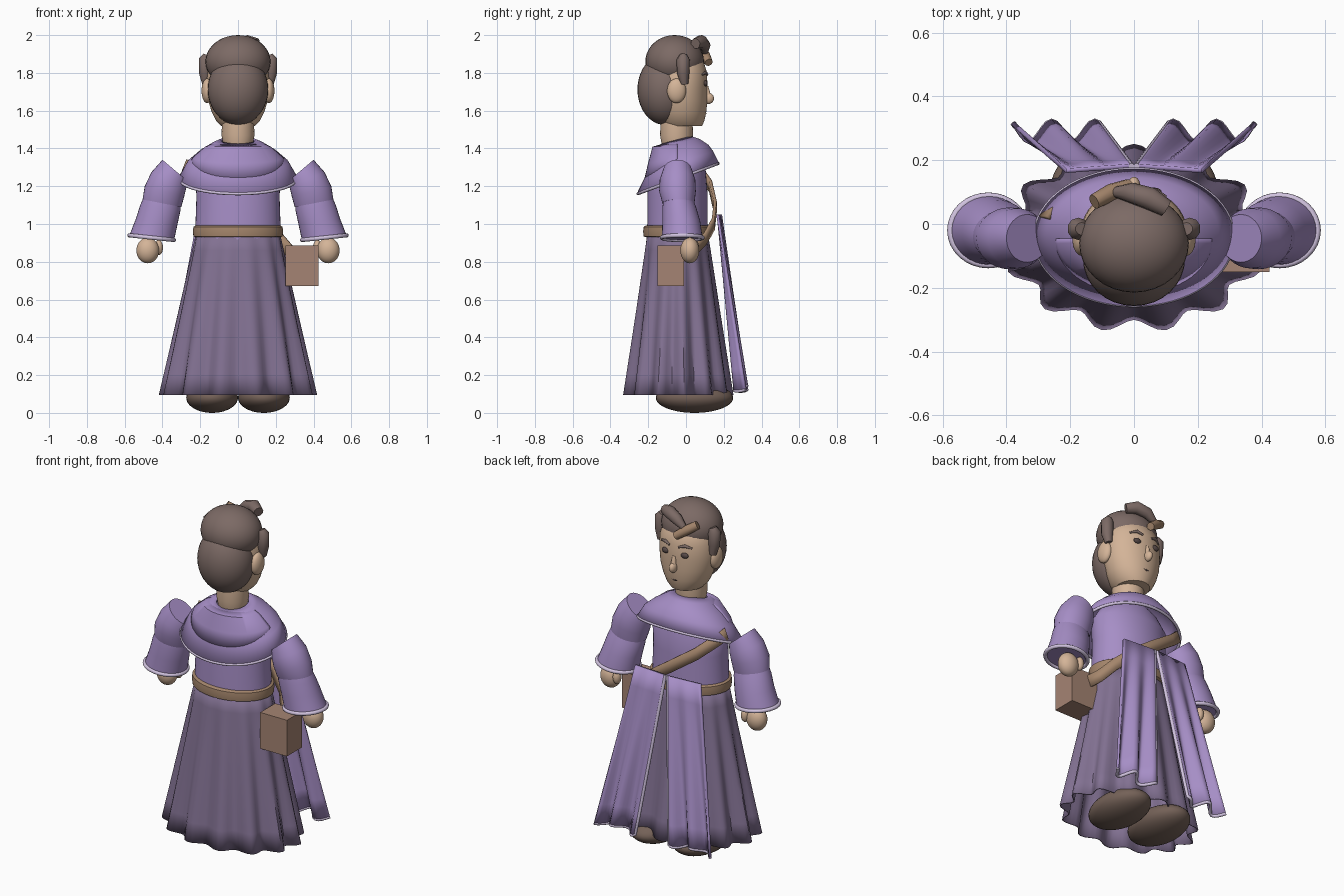
import bpy, bmesh, math
from mathutils import Vector

if "Cube" in bpy.data.objects:
    bpy.data.objects.remove(bpy.data.objects["Cube"])

def mat(name, r, g, b):
    m = bpy.data.materials.new(name)
    lin = lambda c: ((c / 255 + 0.055) / 1.055) ** 2.4
    m.diffuse_color = (lin(r), lin(g), lin(b), 1)
    m.use_nodes = True
    m.node_tree.nodes["Principled BSDF"].inputs["Base Color"].default_value = m.diffuse_color
    return m

PURPLE = mat("purple cloth", 166, 142, 198)
SKIRT = mat("dull purple cloth", 130, 113, 146)
TRIM = mat("pale lavender trim", 208, 194, 222)
SKIN = mat("skin", 212, 180, 152)
HAIR = mat("dark brown hair", 124, 106, 101)
LEATHER = mat("tan leather", 165, 134, 108)
BAG = mat("bag brown", 165, 132, 115)
SHOE = mat("shoe brown", 116, 97, 87)
DARK = mat("dark eye", 88, 74, 72)

def finish(ob, material, angle=40):
    ob.data.materials.clear()
    ob.data.materials.append(material)
    bpy.ops.object.select_all(action='DESELECT')
    ob.select_set(True)
    bpy.context.view_layer.objects.active = ob
    bpy.ops.object.shade_smooth_by_angle(angle=math.radians(angle))
    return ob

def loft(name, rings, material, closed=True, caps=True, thick=0, angle=40):
    """Skin a list of equal-length point rings."""
    bm = bmesh.new()
    vs = [[bm.verts.new(p) for p in r] for r in rings]
    n = len(rings[0])
    for a, b in zip(vs, vs[1:]):
        for i in range(n if closed else n - 1):
            j = (i + 1) % n
            bm.faces.new((a[i], a[j], b[j], b[i]))
    if closed and caps:
        bm.faces.new(vs[0])
        bm.faces.new(vs[-1])
    bmesh.ops.recalc_face_normals(bm, faces=bm.faces)
    me = bpy.data.meshes.new(name)
    bm.to_mesh(me)
    bm.free()
    ob = bpy.data.objects.new(name, me)
    bpy.context.collection.objects.link(ob)
    if thick:
        s = ob.modifiers.new("thickness", 'SOLIDIFY')
        s.thickness = thick
        s.offset = 0
    return finish(ob, material, angle)

def ellipse(rx, ry, cy, z, n=48, tilt=0):
    """Horizontal ring; tilt raises the +y side and lowers the -y side."""
    out = []
    for i in range(n):
        t = 2 * math.pi * i / n
        out.append((rx * math.cos(t), cy + ry * math.sin(t), z + tilt * math.sin(t)))
    return out

def ball(name, loc, radii, material):
    bpy.ops.mesh.primitive_uv_sphere_add(segments=32, ring_count=20, location=loc)
    ob = bpy.context.object
    ob.name = name
    ob.scale = radii
    return finish(ob, material)

def tube(name, pts, radii, material, cyclic=False, res=3):
    cu = bpy.data.curves.new(name, 'CURVE')
    cu.dimensions = '3D'
    cu.bevel_depth = 1
    cu.bevel_resolution = res
    cu.use_fill_caps = True
    sp = cu.splines.new('POLY')
    sp.points.add(len(pts) - 1)
    for i, (p, q) in enumerate(zip(sp.points, pts)):
        p.co = (*q, 1)
        p.radius = radii if isinstance(radii, float) else radii[i]
    sp.use_cyclic_u = cyclic
    ob = bpy.data.objects.new(name, cu)
    bpy.context.collection.objects.link(ob)
    bpy.ops.object.select_all(action='DESELECT')
    ob.select_set(True)
    bpy.context.view_layer.objects.active = ob
    bpy.ops.object.convert(target='MESH')
    return finish(bpy.context.object, material, 50)

# Head, neck and face
loft("head", [ellipse(rx, ry, cy, z) for z, rx, ry, cy in [
    (1.52, .09, .1, -.015), (1.545, .115, .115, -.018), (1.59, .138, .127, -.02),
    (1.65, .157, .135, -.022), (1.72, .166, .138, -.025), (1.8, .163, .137, -.025),
    (1.87, .14, .12, -.03), (1.92, .09, .08, -.04)]], SKIN)
loft("neck", [ellipse(r, r, -.05, z) for z, r in [(1.38, .07), (1.43, .08), (1.47, .087), (1.54, .085)]], SKIN)
ball("nose", (0, .118, 1.665), (.02, .03, .03), SKIN)
tube("nose_bridge", [(0, .108, 1.73), (0, .118, 1.67)], [.01, .018], SKIN)
tube("mouth", [(-.04, .096, 1.59), (0, .104, 1.585), (.04, .096, 1.59)], .005, DARK)
for s, side in ((1, "right"), (-1, "left")):
    ball(side + "_eye", (s * .062, .102, 1.745), (.024, .012, .016), DARK)
    tube(side + "_brow", [(s * .03, .112, 1.79), (s * .065, .104, 1.802), (s * .1, .085, 1.79)],
         [.006, .009, .005], HAIR)
    ball(side + "_ear", (s * .163, -.05, 1.705), (.03, .05, .065), SKIN)
    tube(side + "_sideburn", [(s * .165, -.015, 1.895), (s * .175, -.015, 1.87), (s * .175, -.015, 1.8),
                              (s * .17, -.008, 1.74)], [.02, .035, .033, .02], HAIR)

# Hair
ball("hair_cap", (0, -.06, 1.86), (.172, .155, .14), HAIR)
ball("hair_back", (0, -.11, 1.712), (.16, .147, .188), HAIR)
tube("front_tuft", [(-.055, .1, 1.91), (-.01, .098, 1.945), (.05, .08, 1.965), (.1, .05, 1.955)],
     [.018, .032, .036, .028], HAIR)
tube("tan_lock", [(-.125, .07, 1.93), (-.07, .1, 1.895), (-.015, .12, 1.855)], [.024, .027, .022], LEATHER)

# Torso, belt and pleated skirt
loft("torso", [ellipse(rx, ry, -.045, z) for z, rx, ry in [
    (.89, .225, .165), (1.0, .225, .16), (1.15, .22, .16), (1.28, .23, .15), (1.36, .18, .12), (1.41, .1, .09)]], PURPLE)
loft("belt", [ellipse(.225 + d, .168 + d, -.045, z, 64) for z, d in [
    (.93, 0), (.935, .011), (.96, .014), (.985, .011), (.992, 0)]], LEATHER)

def skirt_ring(k, n=104):
    z = .97 - .875 * k
    out = []
    for i in range(n):
        t = 2 * math.pi * i / n
        w = 1 + .075 * k ** .7 * math.cos(13 * (t - math.pi / 2))
        out.append(((.215 + .175 * k) * w * math.cos(t), -.045 + (.155 + .118 * k) * w * math.sin(t), z))
    return out
loft("skirt", [skirt_ring(k / 8) for k in range(9)], SKIRT, caps=False, thick=.006)

# Shoulder mantle with trim, and the folded hood behind the neck
rim = ellipse(.31, .212, -.042, 1.24, 64, .08)
loft("mantle", [ellipse(.09, .075, -.05, 1.44, 64, .02), ellipse(.13, .115, -.045, 1.425, 64, .02),
                ellipse(.2, .15, -.035, 1.38, 64, .035), ellipse(.262, .17, -.03, 1.325, 64, .055), rim],
     PURPLE, caps=False, thick=.012)
tube("mantle_trim", rim, .008, TRIM, cyclic=True)

def hood_arc(rx, ry, z_side, z_back):
    arc = [math.pi * i / 32 for i in range(33)]
    return [(rx * math.cos(t), -.045 - ry * math.sin(t), z_side + (z_back - z_side) * math.sin(t)) for t in arc]
loft("hood", [hood_arc(.1, .09, 1.435, 1.415), hood_arc(.17, .128, 1.405, 1.405),
              hood_arc(.235, .15, 1.35, 1.32), hood_arc(.25, .168, 1.32, 1.245)],
     PURPLE, closed=False, thick=.012)

# Two hanging front panels with folds and trim
for s, side in ((1, "right"), (-1, "left")):
    rows = []
    for j in range(9):
        k = j / 8
        row = []
        for i in range(21):
            u = i / 20
            x = (.008 + .205 * u) * (1 - k) + (.11 + .27 * u) * k
            y = (.182 - .015 * u) * (1 - k) + .29 * k + .032 * k * math.cos(u * 4 * math.pi - .6)
            row.append((s * x, y, 1.05 - (.92 + .015 * math.sin(9 * u)) * k))
        rows.append(row)
    loft(side + "_panel", rows, PURPLE, closed=False, thick=.014, angle=60)
    tube(side + "_panel_trim", [r[0] for r in rows] + rows[-1][1:], .009, TRIM)

# Sleeves, cuffs, hands and shoes
def sleeve_ring(s, ix, iz, ox, oz, cy, hy, n=32):
    c, h = Vector(((ix + ox) / 2, cy, (iz + oz) / 2)), Vector(((ox - ix) / 2, 0, (oz - iz) / 2))
    ts = [2 * math.pi * i / n for i in range(n)]
    pts = [c + h * math.cos(t) + Vector((0, hy * math.sin(t), 0)) for t in ts]
    return [(s * p.x, p.y, p.z) for p in pts]

UPPER = [(.27, 1.23, .40, 1.34, -.045, .075), (.273, 1.195, .458, 1.275, -.045, .094),
         (.285, 1.145, .494, 1.2, -.045, .097), (.30, 1.09, .505, 1.13, -.04, .085)]
LOWER = [(.305, 1.11, .50, 1.14, -.04, .08), (.305, 1.07, .518, 1.1, -.035, .09),
         (.32, 1.0, .54, 1.03, -.025, .1), (.338, .915, .575, .94, -.02, .108)]
for s, side in ((1, "right"), (-1, "left")):
    loft(side + "_upper_sleeve", [sleeve_ring(s, *r) for r in UPPER], PURPLE)
    loft(side + "_lower_sleeve", [sleeve_ring(s, *r) for r in LOWER], PURPLE)
    tube(side + "_cuff_trim", sleeve_ring(s, *LOWER[-1]), .011, TRIM, cyclic=True)
    ball(side + "_hand", (s * .478, .02, .86), (.06, .05, .068), SKIN)
    ball(side + "_thumb", (s * .42, .045, .875), (.023, .025, .04), SKIN)
    ball(side + "_shoe", (s * .137, .045, .08), (.137, .205, .08), SHOE)

# Bag and its diagonal strap
bpy.ops.mesh.primitive_cube_add(size=1, location=(.338, -.08, .778))
bag = bpy.context.object
bag.name = "bag"
bag.scale = (.175, .14, .214)
finish(bag, BAG, 30)
strap = [(-.28, .02, 1.31), (-.24, .08, 1.27), (-.16, .13, 1.2), (0, .155, 1.09), (.13, .145, 1.0),
         (.22, .1, .92), (.27, .04, .86), (.31, -.03, .83)]
loft("strap", [[(x - .012, y, z - .03), (x + .012, y, z + .03)] for x, y, z in strap], LEATHER,
     closed=False, thick=.016)
